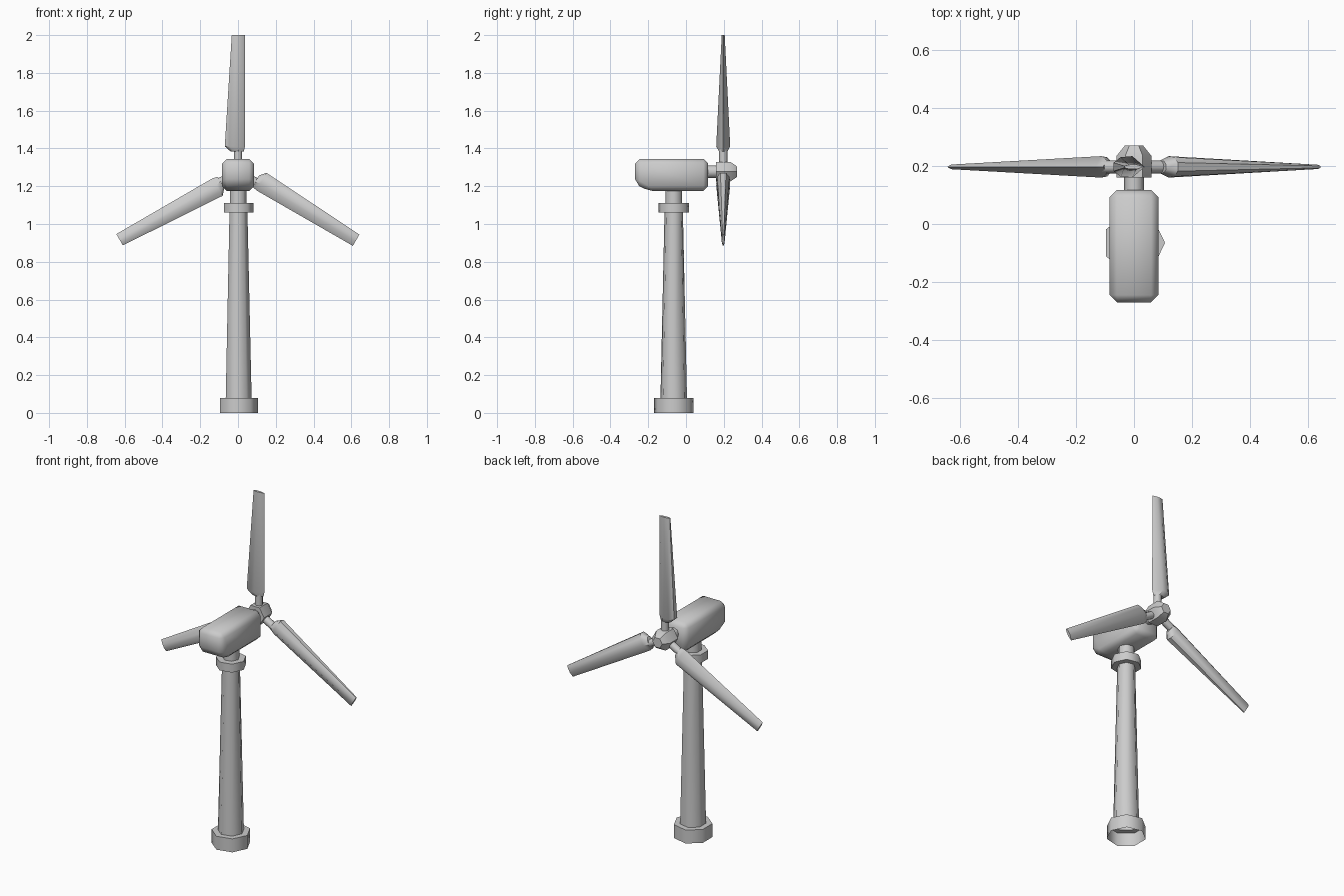
import bpy, bmesh
from math import sin, cos, pi, radians
from mathutils import Matrix, Vector

if "Cube" in bpy.data.objects:
    bpy.data.objects.remove(bpy.data.objects["Cube"])

AXIS = Vector((0, 0.197, 1.277))      # rotor centre


def loft(name, rings, caps=(True, True), smooth=60, matrix=None):
    """Skin a list of equal-length point rings."""
    bm = bmesh.new()
    vs = [[bm.verts.new(p) for p in ring] for ring in rings]
    n = len(vs[0])
    for a, b in zip(vs, vs[1:]):
        for i in range(n):
            j = (i + 1) % n
            bm.faces.new((a[i], a[j], b[j], b[i]))
    if caps[0]:
        bm.faces.new(vs[0][::-1])
    if caps[1]:
        bm.faces.new(vs[-1])
    if matrix:
        bm.transform(matrix)
    bmesh.ops.recalc_face_normals(bm, faces=bm.faces)
    me = bpy.data.meshes.new(name)
    bm.to_mesh(me)
    bm.free()
    ob = bpy.data.objects.new(name, me)
    bpy.context.collection.objects.link(ob)
    me.shade_smooth()
    me.set_sharp_from_angle(angle=radians(smooth))
    return ob


def ring_z(r, z, n, cx=0, cy=0):
    return [(cx + r * cos(2 * pi * i / n), cy + r * sin(2 * pi * i / n), z) for i in range(n)]


def ring_y(r, y, n):
    return [(r * cos(2 * pi * i / n), y, AXIS.z + r * sin(2 * pi * i / n)) for i in range(n)]


# Seven-sided tower: open-bottomed foot, tapered shaft, collar and neck
profile = [(0.107, 0), (0.107, 0.08), (0.072, 0.08), (0.05, 1.06),
           (0.083, 1.06), (0.083, 1.11), (0.046, 1.11), (0.046, 1.19)]
loft("tower", [ring_z(r, z, 7, 0, -0.065) for r, z in profile], (False, True))

# Nacelle: side profile extruded across x, single-step bevel on all edges
side = [(0.117, 1.345), (-0.27, 1.345), (-0.27, 1.213), (-0.20, 1.175), (0.117, 1.175)]
nacelle = loft("nacelle", [[(x, y, z) for y, z in side] for x in (-0.084, 0.084)])
bm = bmesh.new()
bm.from_mesh(nacelle.data)
bmesh.ops.bevel(bm, geom=list(bm.edges), offset=0.025, segments=1, affect='EDGES')
for e in bm.edges:
    e.smooth = True
bm.to_mesh(nacelle.data)
bm.free()
nacelle.data.shade_smooth()

# Drive shaft and six-sided hub with tapered nose
loft("drive_shaft", [ring_y(0.034, y, 8) for y in (0.10, 0.17)])
loft("hub", [ring_y(r, y, 6) for r, y in ((0.06, 0.16), (0.06, 0.235), (0.032, 0.27))], smooth=35)


def section(z, lead, trail, thick):
    """Wing section: blunt leading edge at -x, sharp trailing edge at +x."""
    c = trail - lead
    upper = [(lead, 0.4), (lead + 0.22 * c, 0.9), (lead + 0.6 * c, 1.0)]
    pts = [(x, t * thick) for x, t in upper] + [(trail, 0)]
    pts += [(x, -t * thick) for x, t in reversed(upper)]
    return [(x, y, z) for x, y in pts]


# Three blades with round root stems, built upright and turned about the hub
for k in range(3):
    m = Matrix.Translation(AXIS) @ Matrix.Rotation(k * 2 * pi / 3, 4, 'Y')
    loft(f"blade_stem_{k + 1}", [ring_z(0.022, z, 8) for z in (0.03, 0.12)], matrix=m)
    loft(f"blade_{k + 1}", [section(0.106, -0.038, 0.03, 0.022),
                            section(0.134, -0.07, 0.037, 0.037),
                            section(0.723, -0.033, 0.036, 0.008)], smooth=40, matrix=m)
